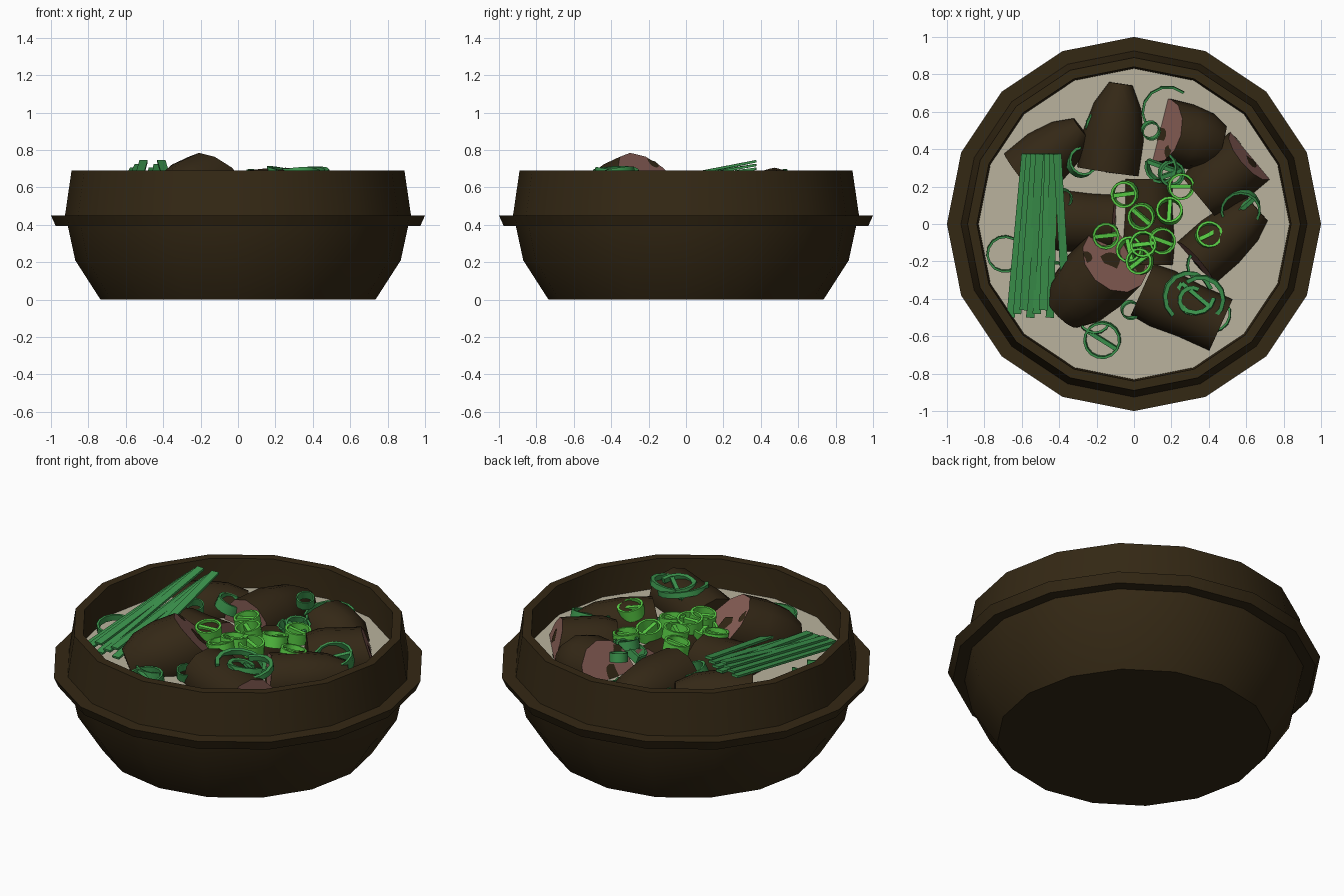
import bpy, bmesh, math, random
from mathutils import Vector, Euler

random.seed(4)
if "Cube" in bpy.data.objects:
    bpy.data.objects.remove(bpy.data.objects["Cube"])


def material(name, rgb):
    m = bpy.data.materials.new(name)
    m.use_nodes = True
    m.diffuse_color = (*rgb, 1)
    m.node_tree.nodes["Principled BSDF"].inputs["Base Color"].default_value = (*rgb, 1)
    return m


CLAY = material("dark clay", (0.034, 0.021, 0.007))
BROTH = material("pale broth", (0.49, 0.45, 0.34))
SKIN = material("brown skin", (0.034, 0.021, 0.008))
PINK = material("pink flesh", (0.25, 0.115, 0.095))
LIGHT = material("light green", (0.10, 0.62, 0.06))
DARK = material("dark green", (0.045, 0.30, 0.075))


def finish(name, bm, *mats, angle=35, fix=True):
    if fix:
        bmesh.ops.recalc_face_normals(bm, faces=bm.faces)
    me = bpy.data.meshes.new(name)
    bm.to_mesh(me)
    bm.free()
    ob = bpy.data.objects.new(name, me)
    bpy.context.collection.objects.link(ob)
    for m in mats:
        me.materials.append(m)
    bpy.ops.object.select_all(action="DESELECT")
    ob.select_set(True)
    bpy.context.view_layer.objects.active = ob
    bpy.ops.object.shade_smooth_by_angle(angle=math.radians(angle))
    return ob


def bridge(bm, a, b):
    n = len(a)
    return [bm.faces.new((a[i], a[(i + 1) % n], b[(i + 1) % n], b[i])) for i in range(n)]


def circle(bm, r, z, n=16):
    return [bm.verts.new((r * math.cos(k * math.tau / n), r * math.sin(k * math.tau / n), z))
            for k in range(n)]


# Bowl: outer wall, flange, lip and inner wall in one profile
profile = [(0.735, 0), (0.87, 0.21), (0.91, 0.395), (0.975, 0.395), (1.0, 0.45),
           (0.925, 0.45), (0.89, 0.69), (0.84, 0.69), (0.83, 0.5), (0.79, 0.22), (0.66, 0.06)]
bm = bmesh.new()
rings = [circle(bm, r, z) for r, z in profile]
for a, b in zip(rings, rings[1:]):
    bridge(bm, a, b)
bm.faces.new(rings[0])
bm.faces.new(rings[-1])
finish("bowl", bm, CLAY)

# Broth surface
bm = bmesh.new()
bm.faces.new(circle(bm, 0.832, 0.52))
finish("broth", bm, BROTH, fix=False)


def chunk(name, cut, tip, r, tilt=0.0, taper=0.4, blotches=()):
    """Stub with a slanted pink cut at one end and a rounded or straight far end."""
    cut, tip = Vector(cut), Vector(tip)
    axis = tip - cut
    length = axis.length
    axis.normalize()
    side = axis.cross(Vector((0, 0, 1))).normalized()
    up = side.cross(axis)

    def point(u, v, along):
        return cut + side * u + up * v + axis * along

    bm = bmesh.new()
    n = 12
    loops = []
    for t, s in ((0, 1), (0.4, 1), (0.75, (1 + taper) / 2 + 0.08), (1, taper)):
        loop = []
        for k in range(n):
            a = k * math.tau / n
            u, v = r * s * math.cos(a), r * s * math.sin(a)
            loop.append(bm.verts.new(point(u, v, t * length + tilt * v * (1 - t))))
        loops.append(loop)
    for a, b in zip(loops, loops[1:]):
        bridge(bm, a, b)
    bm.faces.new(loops[-1])
    face = bm.faces.new(loops[0])
    face.material_index = 1
    bmesh.ops.recalc_face_normals(bm, faces=bm.faces)
    # Ragged skin patches lying on the cut
    for bu, bv, size in blotches:
        patch = []
        for k in range(9):
            a = k * math.tau / 9
            s = r * size * random.uniform(0.55, 1.2)
            u, v = bu * r + s * math.cos(a), bv * r + s * math.sin(a)
            over = max(1, math.hypot(u, v) / r)
            u, v = u / over, v / over
            patch.append(bm.verts.new(point(u, v, tilt * v - 0.004)))
        f = bm.faces.new(patch)
        f.normal_update()
        if f.normal.dot(axis) > 0:
            f.normal_flip()
    return finish(name, bm, SKIN, PINK, fix=False)


spots = [(0.1, 0.1, 0.28), (-0.55, -0.5, 0.3), (0.6, 0.6, 0.2)]
chunk("chunk_left_back", (-0.60, 0.26, 0.50), (-0.28, 0.51, 0.54), 0.155, 0, 0.45)
chunk("chunk_back", (-0.14, 0.28, 0.52), (-0.07, 0.75, 0.53), 0.165, 0, 0.38, spots[:1])
chunk("chunk_right_back", (0.15, 0.50, 0.535), (0.47, 0.42, 0.52), 0.175, 0.55, 0.6, spots)
chunk("chunk_right", (0.62, 0.365, 0.52), (0.35, 0.14, 0.52), 0.165, 0.35, 0.85,
      [(-0.2, 0.3, 0.25), (0.6, -0.1, 0.25)])
chunk("chunk_right_front", (0.33, -0.21, 0.52), (0.66, 0.08, 0.53), 0.15, 0.2, 0.55, spots[:1])
chunk("chunk_front", (0.465, -0.54, 0.54), (0.045, -0.35, 0.54), 0.15, 0, 1, spots[:1])
chunk("chunk_left", (-0.10, 0.0, 0.50), (-0.46, 0.02, 0.50), 0.16, 0.1, 0.95, spots[:1])
chunk("chunk_middle", (0.08, 0.24, 0.47), (0.08, -0.22, 0.47), 0.14, 0, 1)
chunk("chunk_raised", (-0.10, -0.19, 0.63), (-0.38, -0.47, 0.50), 0.195, 0.5, 0.6, spots)


def onion(name, mat, at, r, h, tilt=(0, 0, 0), arc=360, bar=True, wall=0.013):
    """Thin sliced ring or curl, with an optional strip across the middle."""
    bm = bmesh.new()
    n = max(6, arc // 24)
    count = n if arc == 360 else n + 1
    loops = []
    for k in range(count):
        a = math.radians(arc) * k / n
        loops.append([bm.verts.new((q * math.cos(a), q * math.sin(a), z))
                      for q, z in ((r, -h / 2), (r, h / 2), (r - wall, h / 2), (r - wall, -h / 2))])
    for a, b in zip(loops, loops[1:]):
        bridge(bm, a, b)
    if arc == 360:
        bridge(bm, loops[-1], loops[0])
    else:
        bm.faces.new(loops[0])
        bm.faces.new(loops[-1])
    if bar:
        made = bmesh.ops.create_cube(bm, size=1)["verts"]
        bmesh.ops.scale(bm, vec=(2 * r - wall, 0.022, h * 0.7), verts=made)
    ob = finish(name, bm, mat)
    ob.location = at
    ob.rotation_euler = Euler([math.radians(d) for d in tilt])
    return ob


# Light rings heaped in the middle
heap = [(-0.05, 0.16, 0.63), (0.25, 0.20, 0.62), (0.04, 0.04, 0.64), (0.19, 0.07, 0.62),
        (0.05, -0.11, 0.64), (0.15, -0.09, 0.63), (-0.15, -0.06, 0.63), (0.03, -0.20, 0.64),
        (0.40, -0.06, 0.64), (-0.02, -0.14, 0.60)]
for i, at in enumerate(heap):
    tilt = (random.uniform(-14, 14), random.uniform(-14, 14), random.uniform(0, 180))
    onion(f"light_ring_{i + 1}", LIGHT, at, 0.072, 0.065, tilt)

# Larger dark rings
onion("dark_ring_right", DARK, (0.57, 0.08, 0.60), 0.108, 0.07, (15, -12, 40))
onion("dark_ring_front", DARK, (-0.17, -0.62, 0.55), 0.10, 0.06, (8, 0, -32))
onion("dark_ring_left", DARK, (-0.28, 0.33, 0.60), 0.08, 0.06, (20, 10, 100), 250, False)
onion("dark_ring_back", DARK, (0.15, 0.31, 0.60), 0.09, 0.06, (-15, 12, 160), 250)
onion("dark_ring_middle", DARK, (0.20, 0.27, 0.62), 0.07, 0.05, (12, 10, 20))

# Curled shreds on the front chunk
for i, (x, y, r, turn) in enumerate([(0.29, -0.39, 0.14, 20), (0.33, -0.38, 0.11, 140),
                                     (0.31, -0.41, 0.08, 60), (0.36, -0.40, 0.13, 280)]):
    onion(f"front_curl_{i + 1}", DARK, (x, y, 0.67), r, 0.03, (8, 10, turn), 210, i == 1, 0.022)

# Loose arcs lying on the broth
arcs = [(0.18, 0.60, 0.14, 50, 160), (-0.69, -0.16, 0.10, 60, 250), (-0.21, -0.50, 0.09, 200, 140),
        (0.42, -0.48, 0.10, 250, 150), (0.38, -0.22, 0.10, 100, 120), (-0.17, 0.52, 0.09, 90, 140)]
for i, (x, y, r, turn, arc) in enumerate(arcs):
    onion(f"loose_arc_{i + 1}", DARK, (x, y, 0.55), r, 0.035, (6, -5, turn), arc, False, 0.012)

# Small plain rings
for i, (x, y, z) in enumerate([(-0.38, 0.14, 0.63), (-0.02, -0.46, 0.57), (0.09, 0.50, 0.66),
                               (-0.42, -0.25, 0.57)]):
    onion(f"small_ring_{i + 1}", DARK, (x, y, z), 0.05, 0.05, (14, 10, 0), 360, False, 0.008)

# Bundle of flat chives, rising toward the back
for i in range(8):
    low = Vector((-0.66 + 0.035 * i, -0.50 + 0.02 * (i % 3), 0.56 + 0.015 * (i % 3)))
    high = Vector((-0.58 + 0.025 * i, 0.375, 0.68 + 0.02 * (i % 4)))
    if i == 7:
        low.x, high.x = -0.36, -0.41
    bm = bmesh.new()
    bmesh.ops.create_cube(bm, size=1)
    bmesh.ops.scale(bm, vec=(0.044, (high - low).length, 0.013), verts=bm.verts)
    ob = finish(f"chive_{i + 1}", bm, DARK)
    ob.location = (low + high) / 2
    ob.rotation_euler = (high - low).to_track_quat("Y", "Z").to_euler()
